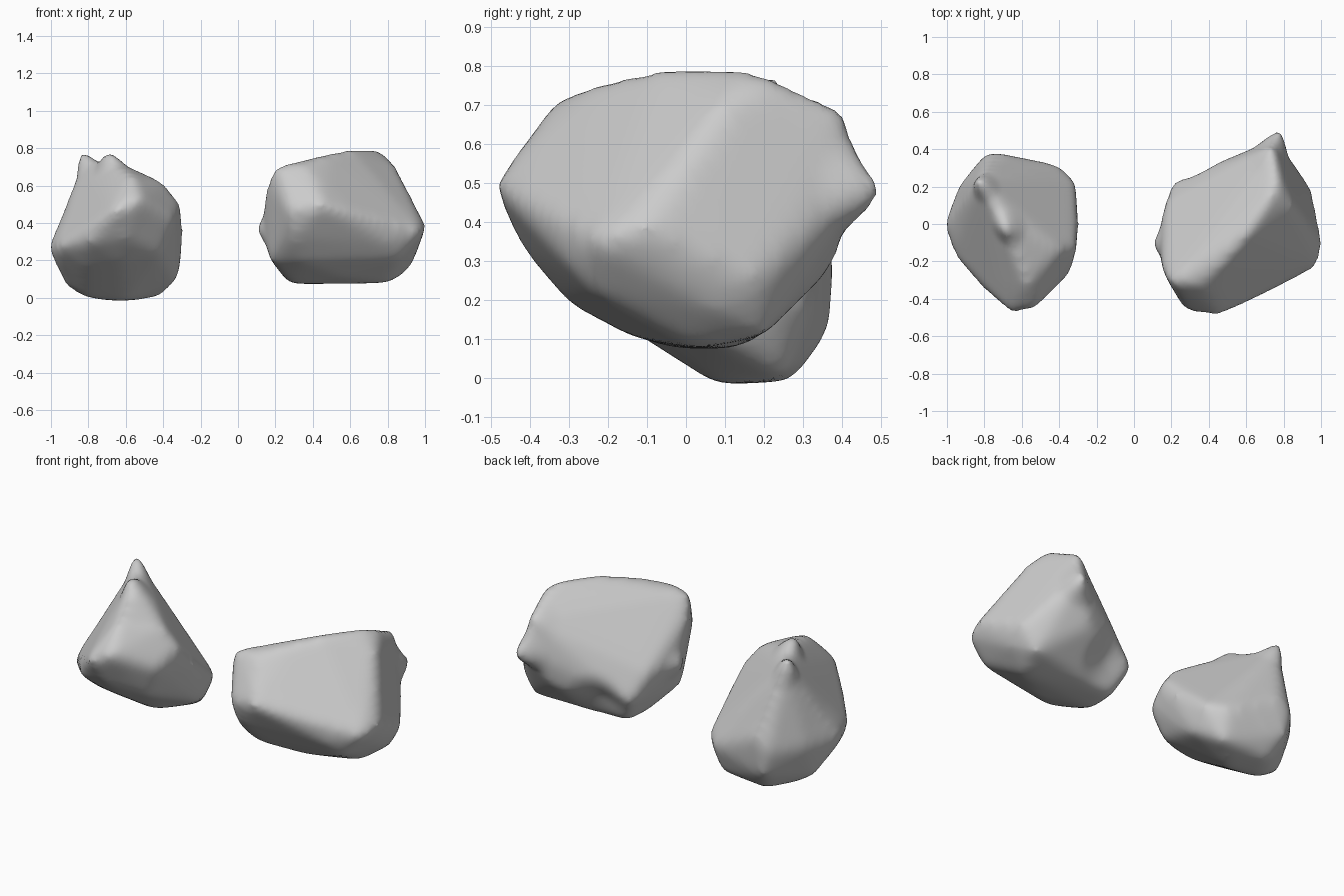
import bpy
import bmesh
from mathutils import Vector

default_cube = bpy.data.objects.get("Cube")
if default_cube:
    bpy.data.objects.remove(default_cube, do_unlink=True)

# Single stone colour
stone = bpy.data.materials.new("grey_stone")
stone.use_nodes = True
colour = (0.6, 0.6, 0.6, 1)
stone.diffuse_color = colour
stone.node_tree.nodes["Principled BSDF"].inputs["Base Color"].default_value = colour


def apply_modifiers(obj):
    """Replace the mesh of an object by its evaluated result."""
    graph = bpy.context.evaluated_depsgraph_get()
    mesh = bpy.data.meshes.new_from_object(obj.evaluated_get(graph))
    obj.modifiers.clear()
    obj.data = mesh


def pull(mesh, target, radius):
    """Draw the surface nearest to the target out (or in) to it, with a soft falloff."""
    target = Vector(target)
    nearest = min(mesh.vertices, key=lambda v: (v.co - target).length).co.copy()
    move = target - nearest
    for v in mesh.vertices:
        reach = 1 - (v.co - nearest).length / radius
        if reach > 0:
            v.co += move * reach * reach * (3 - 2 * reach)


def rock(name, corners, pulls):
    """Worn rock: hull of its corners, remeshed, rounded, then pulled into peaks and dents."""
    bm = bmesh.new()
    for corner in corners:
        bm.verts.new(corner)
    hull = bmesh.ops.convex_hull(bm, input=bm.verts)
    loose = set(hull["geom_interior"] + hull["geom_unused"])
    bmesh.ops.delete(bm, geom=[g for g in loose if isinstance(g, bmesh.types.BMVert)],
                     context="VERTS")
    bmesh.ops.recalc_face_normals(bm, faces=bm.faces)
    mesh = bpy.data.meshes.new(name)
    bm.to_mesh(mesh)
    bm.free()
    obj = bpy.data.objects.new(name, mesh)
    bpy.context.collection.objects.link(obj)

    remesh = obj.modifiers.new("remesh", "REMESH")
    remesh.mode = "VOXEL"
    remesh.voxel_size = 0.02
    wear = obj.modifiers.new("wear", "SMOOTH")
    wear.iterations = 22
    swell = obj.modifiers.new("swell", "DISPLACE")
    swell.mid_level = 0
    swell.strength = 0.01
    apply_modifiers(obj)

    for target, radius in pulls:
        pull(obj.data, target, radius)
    soften = obj.modifiers.new("soften", "SMOOTH")
    soften.iterations = 4
    apply_modifiers(obj)

    obj.data.materials.clear()
    obj.data.materials.append(stone)
    obj.data.polygons.foreach_set("use_smooth", [True] * len(obj.data.polygons))


# Taller rock with two small peaks
rock(
    "peaked_rock",
    [
        (-.82, .23, .74), (-.69, 0, .74), (-.55, -.12, .67), (-.4, -.14, .61),
        (-1, 0, .27), (-.96, -.16, .27), (-.93, .2, .27), (-.79, .37, .25),
        (-.72, .37, .32), (-.41, .31, .18), (-.32, .23, .2), (-.3, 0, .36),
        (-.31, -.12, .5), (-.35, -.27, .42), (-.53, -.45, .53), (-.66, -.47, .47),
        (-.8, -.34, .3), (-.92, .1, .07), (-.76, .36, .12), (-.72, .27, 0),
        (-.42, .25, .01), (-.33, .1, .1), (-.6, .08, -.01), (-.82, .09, .01),
        (-.6, -.38, .32), (-.62, -.25, .2), (-.82, -.18, .18), (-.42, -.24, .24),
        (-.57, -.32, .65),
    ],
    [
        ((-1, 0, .27), .2), ((-.62, -.465, .47), .2),
        ((-.75, .375, .28), .2),
        ((-.835, .23, .765), .12), ((-.685, -.02, .77), .12),
    ],
)

# Broader rock with a diagonal ridge and a rear point
rock(
    "ridged_rock",
    [
        (.13, -.11, .37), (.16, -.25, .6), (.2, -.31, .69), (.36, -.32, .71),
        (.48, -.2, .755), (.6, -.06, .79), (.72, .12, .79), (.77, .22, .77),
        (.84, .1, .7), (.74, .41, .67), (.76, .45, .5), (.62, .37, .29),
        (.21, .22, .24), (.28, -.46, .47), (.45, -.49, .5), (.6, -.4, .42),
        (.98, -.22, .35), (1, -.1, .38), (.94, .19, .25), (.86, .2, .12),
        (.8, .02, .085), (.28, .14, .085), (.28, -.03, .085), (.18, -.2, .2),
        (.17, .1, .38), (.3, -.41, .33), (.35, -.3, .2), (.8, -.3, .3),
        (.86, -.23, .22), (.55, -.15, .12), (.92, .08, .18),
    ],
    [
        ((.42, -.48, .49), .2), ((.25, -.34, .68), .16),
        ((1, -.1, .38), .2), ((.74, .4, .67), .16),
        ((.11, -.1, .36), .1), ((.77, .49, .47), .14),
        ((.4, .23, .24), .2),
    ],
)
